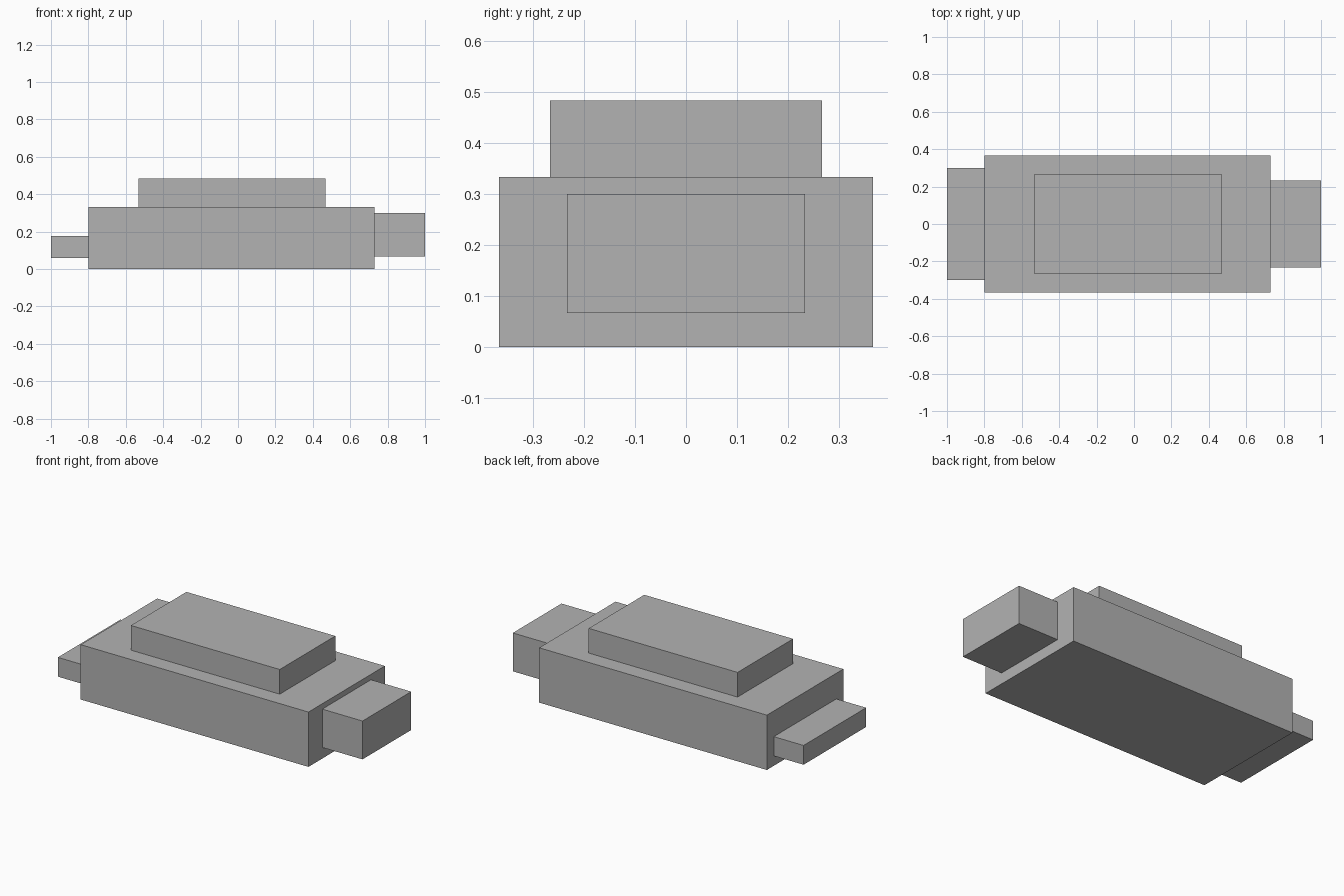
import bpy

# Remove the default object
cube = bpy.data.objects.get("Cube")
if cube:
    bpy.data.objects.remove(cube, do_unlink=True)

# Single plain grey
grey = bpy.data.materials.new("plain_grey")
grey.use_nodes = True
colour = (0.45, 0.45, 0.45, 1)
grey.diffuse_color = colour
grey.node_tree.nodes["Principled BSDF"].inputs["Base Color"].default_value = colour


def block(name, x0, x1, depth, z0, z1):
    """Box between two x and two z limits, centred on y = 0."""
    bpy.ops.mesh.primitive_cube_add(size=1)
    obj = bpy.context.object
    obj.name = name
    obj.location = ((x0 + x1) / 2, 0, (z0 + z1) / 2)
    obj.scale = (x1 - x0, depth, z1 - z0)
    bpy.ops.object.transform_apply(location=False, rotation=False, scale=True)
    obj.data.materials.append(grey)
    return obj


# Main body with a raised top and a block on each end
block("body", -0.8, 0.73, 0.733, 0, 0.333)
block("raised_top", -0.533, 0.467, 0.533, 0.333, 0.483)
block("left_end_block", 0.73, 1.0, 0.467, 0.067, 0.3)
block("right_end_plate", -1.0, -0.8, 0.6, 0.06, 0.177)
